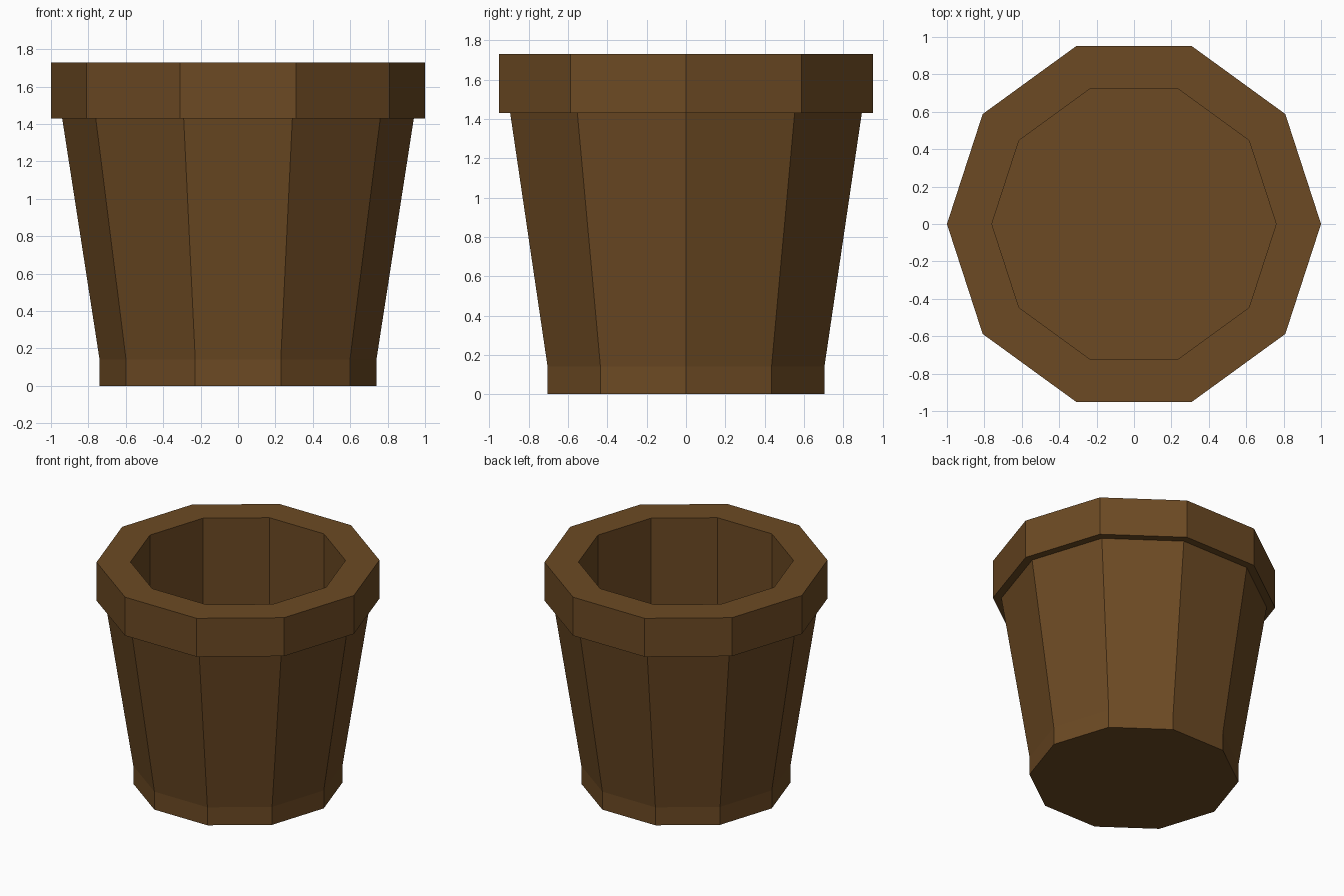
import bpy, bmesh
from math import cos, sin, tau

if "Cube" in bpy.data.objects:
    bpy.data.objects.remove(bpy.data.objects["Cube"])

SIDES = 10

# Outline (radius, height): outer wall, overhanging rim, straight inner wall
PROFILE = [(0.74, 0.0), (0.74, 0.14), (0.94, 1.43), (1.0, 1.43),
           (1.0, 1.73), (0.76, 1.73), (0.76, 0.55)]

bm = bmesh.new()
rings = [[bm.verts.new((r * cos(tau * i / SIDES), r * sin(tau * i / SIDES), z))
          for i in range(SIDES)] for r, z in PROFILE]

# Walls and rim
for a, b in zip(rings, rings[1:]):
    for i in range(SIDES):
        j = (i + 1) % SIDES
        bm.faces.new((a[i], a[j], b[j], b[i]))

# Underside and inner floor
bm.faces.new(rings[0][::-1])
bm.faces.new(rings[-1])
bmesh.ops.recalc_face_normals(bm, faces=bm.faces)

mesh = bpy.data.meshes.new("plant_pot")
bm.to_mesh(mesh)
bm.free()
pot = bpy.data.objects.new("plant_pot", mesh)
bpy.context.collection.objects.link(pot)

# Brown clay
clay = bpy.data.materials.new("brown_clay")
clay.diffuse_color = (0.15, 0.068, 0.017, 1)
clay.use_nodes = True
clay.node_tree.nodes["Principled BSDF"].inputs["Base Color"].default_value = clay.diffuse_color
mesh.materials.append(clay)
